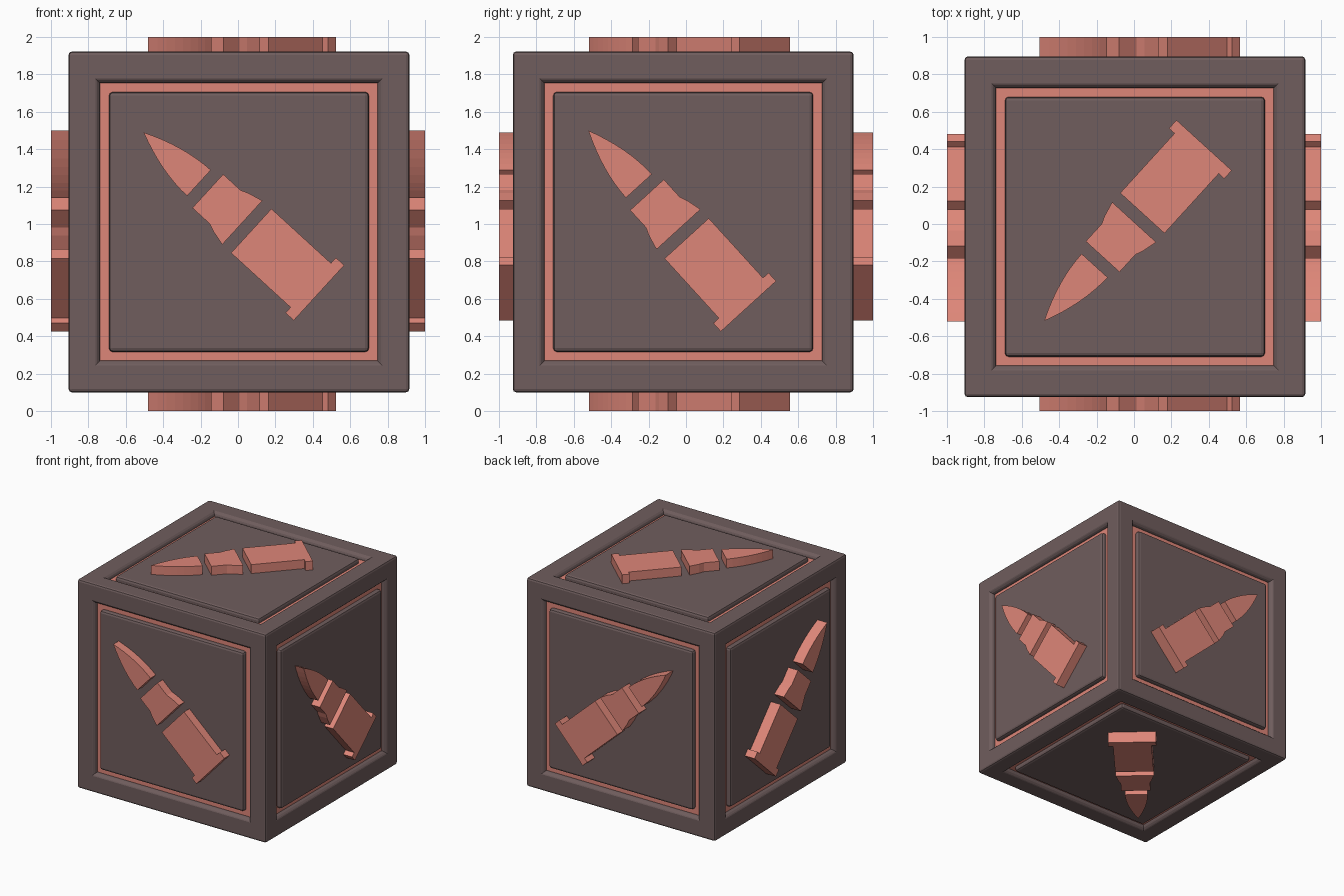
import bpy, bmesh
from mathutils import Vector

if "Cube" in bpy.data.objects:
    bpy.data.objects.remove(bpy.data.objects["Cube"])

CENTER = Vector((0.005, -0.015, 1.011))
HALF, LIP, PANEL, DEPTH = 0.911, 0.767, 0.695, 0.04


def material(name, color):
    m = bpy.data.materials.new(name)
    m.diffuse_color = (*color, 1)
    m.use_nodes = True
    m.node_tree.nodes["Principled BSDF"].inputs["Base Color"].default_value = m.diffuse_color
    return m


DARK = material("dark_metal", (0.16, 0.11, 0.11))
CORAL = material("coral", (0.73, 0.24, 0.19))


def finish(name, bm, mat):
    bmesh.ops.recalc_face_normals(bm, faces=bm.faces[:])
    mesh = bpy.data.meshes.new(name)
    bm.to_mesh(mesh)
    bm.free()
    mesh.materials.append(mat)
    ob = bpy.data.objects.new(name, mesh)
    bpy.context.collection.objects.link(ob)
    return ob


def box(center, size, bevel=0.0):
    bm = bmesh.new()
    bmesh.ops.create_cube(bm, size=1)
    for v in bm.verts:
        v.co = Vector(v.co[i] * size[i] for i in range(3)) + center
    if bevel:
        bmesh.ops.bevel(bm, geom=bm.edges[:], offset=bevel, segments=2,
                        profile=0.5, affect='EDGES')
    return bm


# Outer frame: rounded cube with an opening and a bevelled lip on each side
bm = box(CENTER, (2 * HALF,) * 3, 0.018)
sides = [f for f in bm.faces if f.calc_area() > 1]
for thick, depth in ((HALF - 0.018 - LIP, 0), (0.008, -0.004),
                     (0.012, -0.012), (0.005, -0.012), (0.0005, -0.03)):
    bmesh.ops.inset_individual(bm, faces=sides, thickness=thick, depth=depth,
                               use_even_offset=True)
bmesh.ops.delete(bm, geom=sides, context='FACES')
finish("crate_frame", bm, DARK)

# Coral core, seen as the ring at the bottom of each groove
finish("inner_core", box(CENTER, (2 * (HALF - DEPTH),) * 3), CORAL)

# Raised panel inside each opening
for axis in range(3):
    for sign, side in ((-1, "low"), (1, "high")):
        size = [2 * PANEL] * 3
        size[axis] = 0.1
        c = CENTER.copy()
        c[axis] += sign * (HALF - 0.05)
        finish(f"panel_{'xyz'[axis]}_{side}", box(c, size, 0.02), DARK)

# Half outlines of the cartridge: (distance from base, half width)
CASE = [(0, 0.2), (0.06, 0.2), (0.06, 0.16), (0.491, 0.16)]
NECK = [(0.556, 0.159), (0.638, 0.139), (0.68, 0.122), (0.806, 0.122)]
TIP = [(0.87 + 0.4 * t / 8, 0.094 * (1 - (t / 8) ** 1.9)) for t in range(8)]


def emblem(name, axis, sign, base, tip):
    """Flat cartridge emblem; base and tip are points in the face plane."""
    ia, ib = [i for i in range(3) if i != axis]
    base, tip = Vector(base), Vector(tip)
    d = (tip - base).normalized()
    n = Vector((-d.y, d.x))
    mid = 1.0 if axis == 2 else 0.0
    bm = bmesh.new()
    for half in (CASE, NECK, TIP):
        pts = [base + d * u + n * v for u, v in half]
        if half is TIP:
            pts.append(tip)
        pts += [base + d * u - n * v for u, v in reversed(half)]
        rings = []
        for level in (0.86, 1.0):
            ring = []
            for p in pts:
                co = Vector((0, 0, 0))
                co[ia], co[ib], co[axis] = p.x, p.y, mid + sign * level
                ring.append(bm.verts.new(co))
            bm.faces.new(ring)
            rings.append(ring)
        lo, hi = rings
        for i in range(len(lo)):
            j = (i + 1) % len(lo)
            bm.faces.new((lo[i], lo[j], hi[j], hi[i]))
    finish(name, bm, CORAL)


# The same outline shows on opposite sides of the cube
for axis, base, tip, names in (
        (1, (0.433, 0.632), (-0.505, 1.49), ("front", "back")),
        (0, (0.334, 0.56), (-0.522, 1.5), ("left", "right")),
        (2, (0.375, 0.421), (-0.48, -0.518), ("bottom", "top"))):
    for sign, side in zip((-1, 1), names):
        emblem(f"cartridge_emblem_{side}", axis, sign, base, tip)
